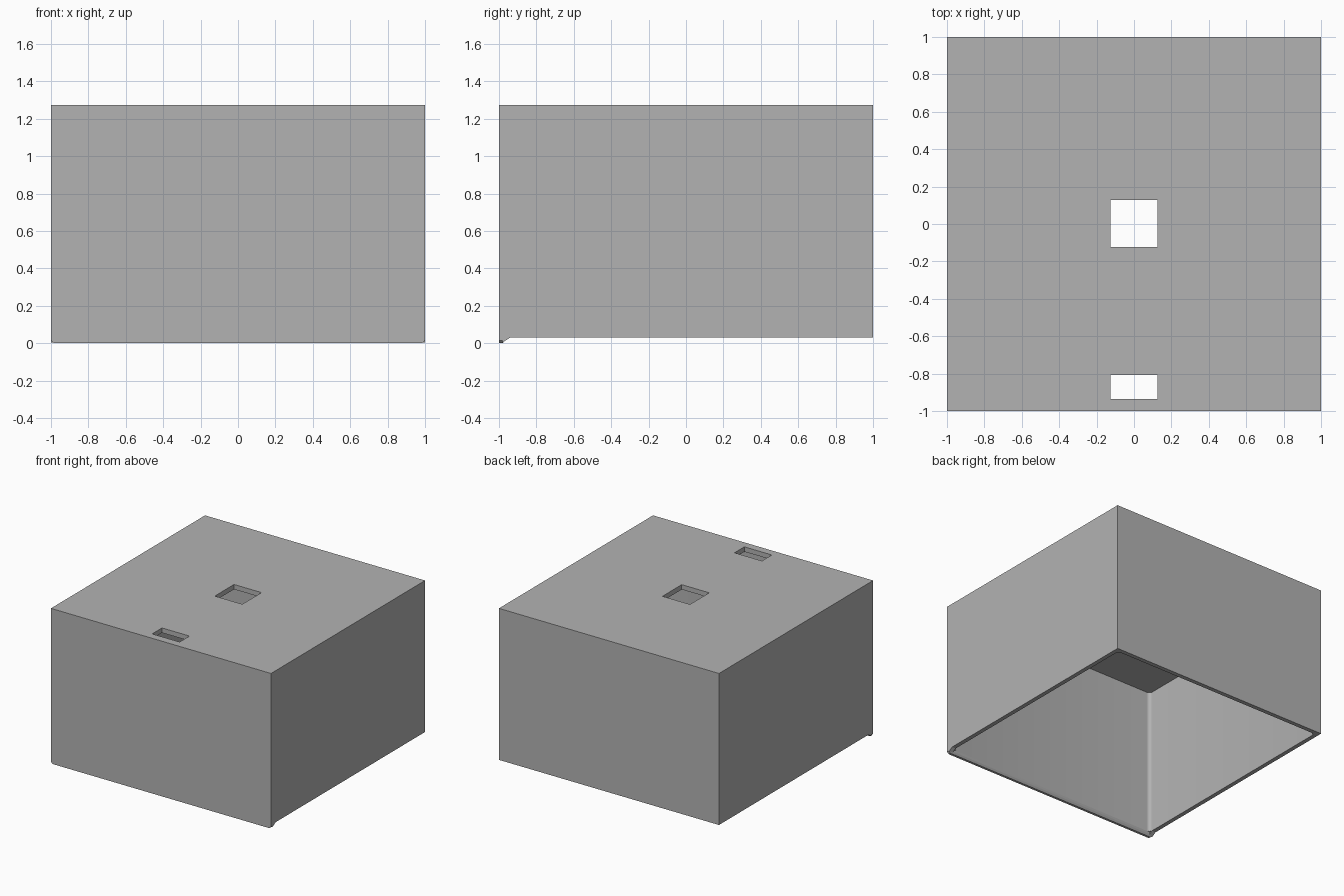
import bpy
import bmesh
import math
from mathutils import Matrix, Vector

default = bpy.data.objects.get("Cube")
if default:
    bpy.data.objects.remove(default, do_unlink=True)

BASE, TOP = 0.03, 1.275      # heights of the rim and the lid
WALL = 0.035                 # thickness of the shell
IN = 1 - WALL

grey = bpy.data.materials.new("plain grey")
grey.use_nodes = True
colour = (0.45, 0.45, 0.45, 1)
grey.diffuse_color = colour
grey.node_tree.nodes["Principled BSDF"].inputs["Base Color"].default_value = colour


def make_object(name, bm):
    mesh = bpy.data.meshes.new(name)
    bmesh.ops.recalc_face_normals(bm, faces=bm.faces)
    bm.to_mesh(mesh)
    bm.free()
    mesh.materials.append(grey)
    obj = bpy.data.objects.new(name, mesh)
    bpy.context.collection.objects.link(obj)
    return obj


def box(name, low, high, corner=0):
    """Box between two corners, with optional rounded upright edges."""
    low, high = Vector(low), Vector(high)
    bm = bmesh.new()
    bmesh.ops.create_cube(bm, size=1, matrix=Matrix.Translation((low + high) / 2)
                          @ Matrix.Diagonal((high - low).to_4d()))
    if corner:
        upright = [e for e in bm.edges
                   if abs(e.verts[0].co.z - e.verts[1].co.z) > 0.01]
        bmesh.ops.bevel(bm, geom=upright, offset=corner, segments=6,
                        profile=0.5, affect='EDGES')
    return make_object(name, bm)


def cut(target, cutter):
    mod = target.modifiers.new("cut", 'BOOLEAN')
    mod.operation = 'DIFFERENCE'
    mod.solver = 'EXACT'
    mod.object = cutter
    bpy.context.view_layer.objects.active = target
    bpy.ops.object.modifier_apply(modifier=mod.name)
    bpy.data.objects.remove(cutter, do_unlink=True)


# Hollow shell, open underneath, with rounded inside corners
shell = box("shell", (-1, -1, BASE), (1, 1, TOP))
cut(shell, box("hollow", (-IN, -IN, -0.2), (IN, IN, TOP - 0.04), 0.03))

# Square opening in the middle of the lid and a slot near its front edge
for y0, y1 in ((-0.123, 0.127), (-0.936, -0.808)):
    cut(shell, box("opening", (-0.125, y0, 1.1), (0.125, y1, 1.4)))

# Tapered lip under the front wall, with clipped ends
bm = bmesh.new()
rings = []
for z, end, back in ((BASE, 1, -IN), (0.015, 1, -0.97), (0, 0.985, -0.98)):
    rings.append([bm.verts.new(p) for p in
                  ((-end, -1, z), (end, -1, z), (end, back, z), (-end, back, z))])
for a, b in zip(rings, rings[1:]):
    for i in range(4):
        j = (i + 1) % 4
        bm.faces.new((a[i], a[j], b[j], b[i]))
bm.faces.new(rings[0])
bm.faces.new(rings[-1])
make_object("front_lip", bm)

# Small wedges where the lip meets the side walls
for name, side in (("left_lip_wedge", 1), ("right_lip_wedge", -1)):
    bm = bmesh.new()
    ends = []
    for x in (side, side * IN):
        ends.append([bm.verts.new((x, y, z)) for y, z in
                     ((-0.98, BASE), (-0.94, BASE), (-0.98, 0.005))])
    bm.faces.new(ends[0])
    bm.faces.new(ends[1])
    for i in range(3):
        j = (i + 1) % 3
        bm.faces.new((ends[0][i], ends[0][j], ends[1][j], ends[1][i]))
    make_object(name, bm)

# Smooth the inside corners while keeping the edges sharp
bpy.ops.object.select_all(action='DESELECT')
shell.select_set(True)
bpy.context.view_layer.objects.active = shell
bpy.ops.object.shade_smooth_by_angle(angle=math.radians(30))
